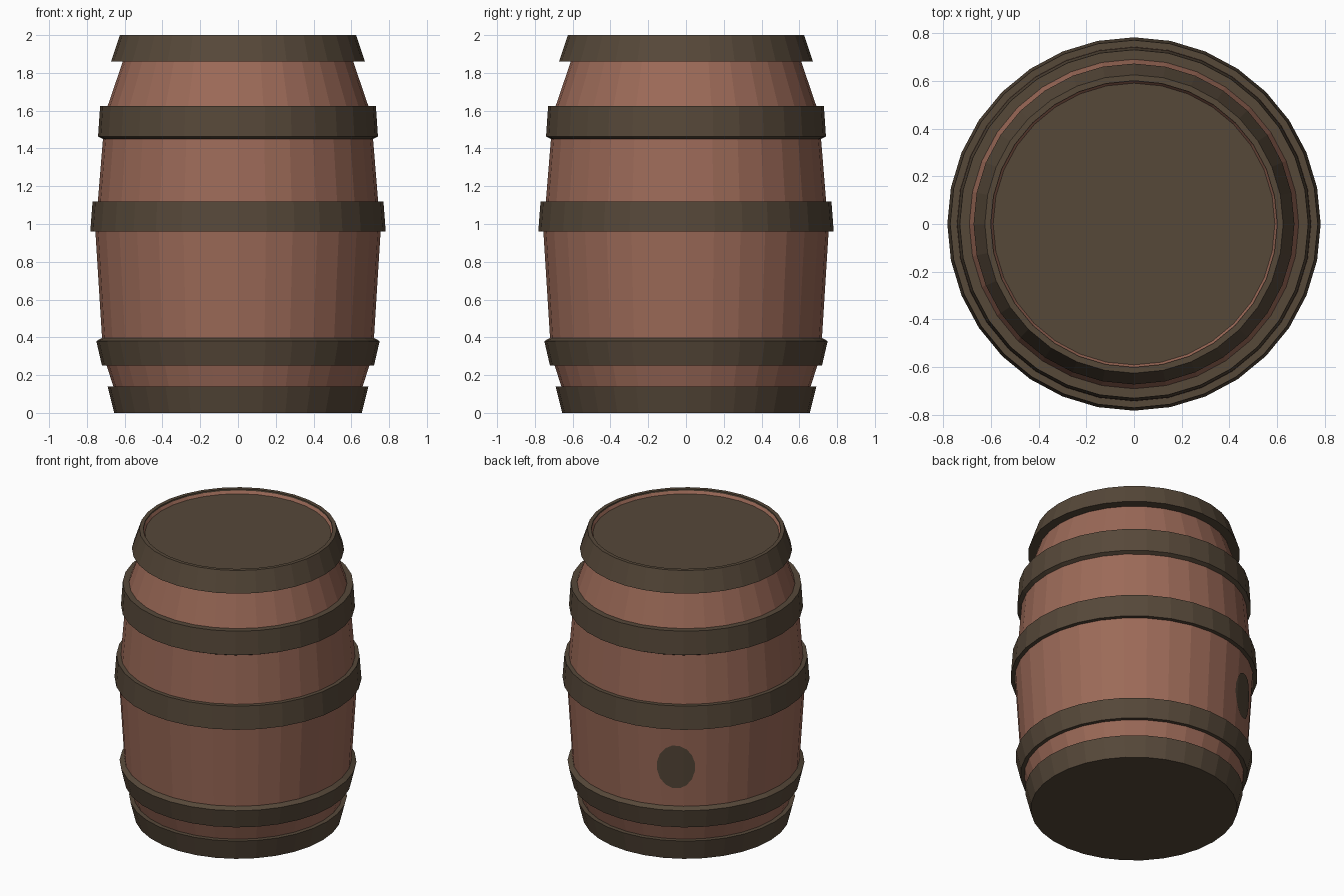
import bpy, bmesh, math
from mathutils import Vector

if "Cube" in bpy.data.objects:
    bpy.data.objects.remove(bpy.data.objects["Cube"])

SIDES = 32


def srgb(r, g, b):
    f = lambda c: c / 12.92 if c <= 0.04045 else ((c + 0.055) / 1.055) ** 2.4
    return (f(r / 255), f(g / 255), f(b / 255), 1)


def material(name, rgb):
    m = bpy.data.materials.new(name)
    m.diffuse_color = srgb(*rgb)
    m.use_nodes = True
    m.node_tree.nodes["Principled BSDF"].inputs["Base Color"].default_value = m.diffuse_color
    return m


wood = material("reddish wood", (156, 106, 88))
iron = material("dark iron", (86, 72, 57))


def lathe(profile, closed=False):
    """Spin (radius, z) points around z; a radius of 0 makes a pole."""
    bm = bmesh.new()
    rings = []
    for r, z in profile:
        if r == 0:
            rings.append([bm.verts.new((0, 0, z))] * SIDES)
        else:
            rings.append([bm.verts.new((r * math.cos(2 * math.pi * i / SIDES),
                                        r * math.sin(2 * math.pi * i / SIDES), z))
                          for i in range(SIDES)])
    pairs = list(zip(rings, rings[1:]))
    if closed:
        pairs.append((rings[-1], rings[0]))
    for a, b in pairs:
        for i in range(SIDES):
            j = (i + 1) % SIDES
            bm.faces.new(list(dict.fromkeys((a[i], a[j], b[j], b[i]))))
    bmesh.ops.recalc_face_normals(bm, faces=bm.faces)
    return bm


def finish(bm, name, mat):
    me = bpy.data.meshes.new(name)
    bm.to_mesh(me)
    bm.free()
    me.materials.append(mat)
    ob = bpy.data.objects.new(name, me)
    bpy.context.collection.objects.link(ob)
    return ob


# Bulging wooden staves, with the inner lip around the recessed lid
staves = [(0.615, 0.01), (0.66, 0.14), (0.695, 0.25), (0.72, 0.40), (0.755, 0.96),
          (0.742, 1.12), (0.715, 1.45), (0.69, 1.625), (0.61, 1.86), (0.605, 1.998),
          (0.59, 1.97)]
finish(lathe(staves), "staves", wood)

# Lid and base
finish(lathe([(0.592, 1.97), (0, 1.97)]), "lid", iron)
finish(lathe([(0.655, 0.0), (0, 0.0)]), "base", iron)

# Iron hoops: closed cross-sections, bottom to top
hoops = {
    "bottom_hoop": [(0.60, 0.0), (0.655, 0.0), (0.69, 0.14), (0.64, 0.14)],
    "lower_hoop": [(0.68, 0.25), (0.72, 0.25), (0.75, 0.38), (0.715, 0.40)],
    "middle_hoop": [(0.74, 0.96), (0.782, 0.96), (0.77, 1.12), (0.73, 1.12)],
    "upper_hoop": [(0.70, 1.45), (0.715, 1.45), (0.741, 1.463), (0.73, 1.625), (0.68, 1.625)],
    "top_hoop": [(0.60, 1.86), (0.672, 1.86), (0.625, 2.0), (0.60, 2.0)],
}
for name, section in hoops.items():
    finish(lathe(section, closed=True), name, iron)

# Oval bung: patch of the stave surface, trimmed by planes to an ellipse
bung = lathe([(r + 0.004, z) for r, z in staves[3:5]])
az = math.radians(120)
out = Vector((math.cos(az), math.sin(az), 0))
side = Vector((-math.sin(az), math.cos(az), 0))
centre = out * 0.74 + Vector((0, 0, 0.68))


def trim(point, normal):
    bmesh.ops.bisect_plane(bung, geom=bung.verts[:] + bung.edges[:] + bung.faces[:],
                           plane_co=point, plane_no=normal, clear_outer=True)


trim(Vector((0, 0, 0)), -out)
for k in range(16):
    t = 2 * math.pi * k / 16
    c, s = math.cos(t), math.sin(t)
    trim(centre + side * 0.12 * c + Vector((0, 0, 0.152 * s)),
         (side * c / 0.12 + Vector((0, 0, s / 0.152))).normalized())
finish(bung, "bung", iron)
